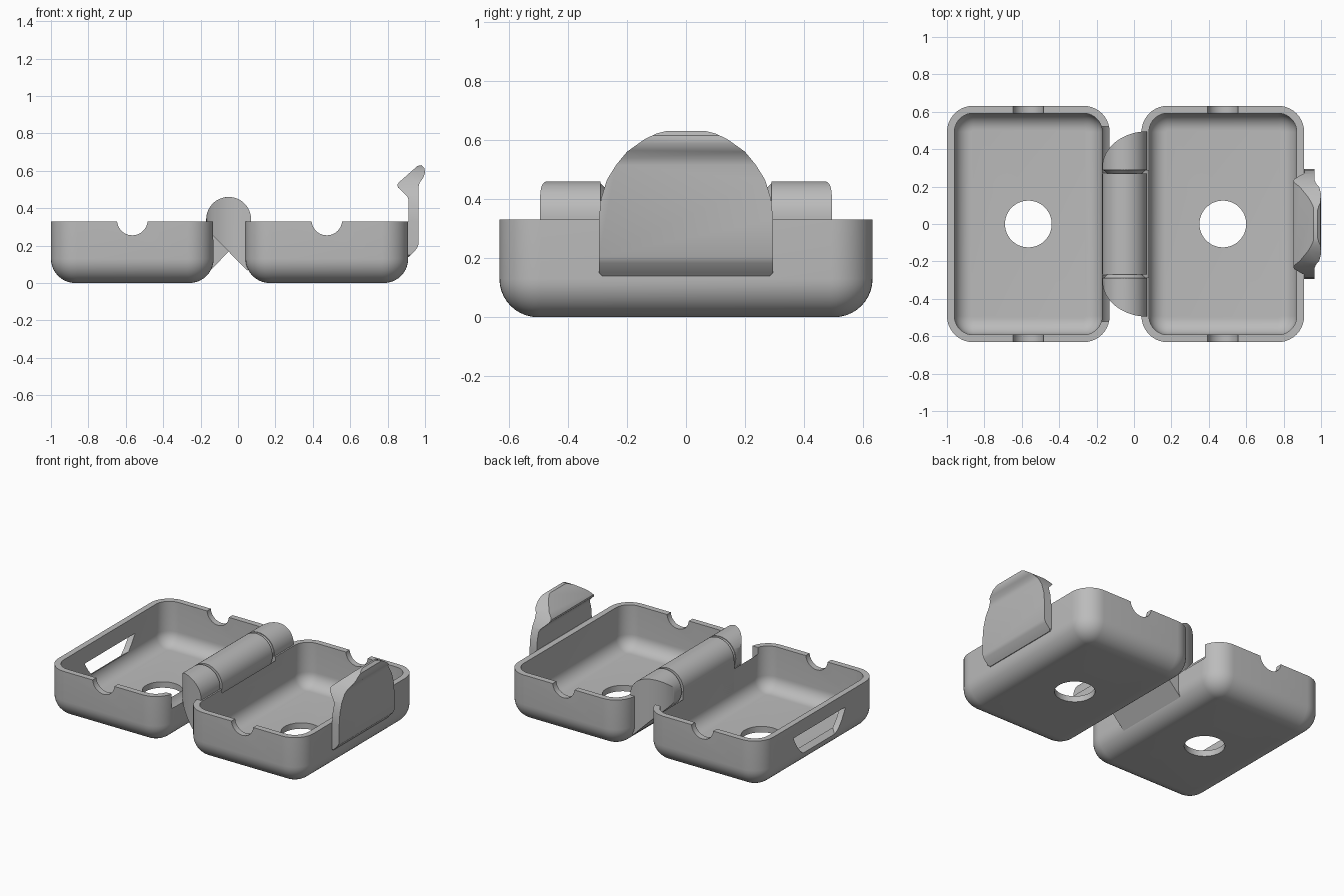
import bpy, bmesh, math
from mathutils import Vector

if "Cube" in bpy.data.objects:
    bpy.data.objects.remove(bpy.data.objects["Cube"])

grey = bpy.data.materials.new("grey plastic")
grey.diffuse_color = (0.5, 0.5, 0.5, 1)
grey.use_nodes = True
grey.node_tree.nodes["Principled BSDF"].inputs["Base Color"].default_value = grey.diffuse_color
AX, AZ, R = -0.05, 0.34, 0.12            # hinge axis and barrel radius


def make(name, bm):
    bmesh.ops.recalc_face_normals(bm, faces=bm.faces)
    me = bpy.data.meshes.new(name)
    bm.to_mesh(me)
    bm.free()
    me.materials.append(grey)
    ob = bpy.data.objects.new(name, me)
    bpy.context.collection.objects.link(ob)
    return ob


def prism(name, pts, axis, a, b):
    """Extrude a 2D outline along x, y or z from a to b."""
    put = {"x": lambda p, t: (t, p[0], p[1]),
           "y": lambda p, t: (p[0], t, p[1]),
           "z": lambda p, t: (p[0], p[1], t)}[axis]
    bm = bmesh.new()
    f = bm.faces.new([bm.verts.new(put(p, a)) for p in pts])
    ext = bmesh.ops.extrude_face_region(bm, geom=[f])
    vs = [v for v in ext["geom"] if isinstance(v, bmesh.types.BMVert)]
    bmesh.ops.translate(bm, verts=vs, vec=Vector(put((0, 0), b - a)))
    return make(name, bm)


def arc(cx, cy, rx, ry, a0, a1, n):
    return [(cx + rx * math.cos(math.radians(a0 + (a1 - a0) * i / n)),
             cy + ry * math.sin(math.radians(a0 + (a1 - a0) * i / n))) for i in range(n + 1)]


def circle(cx, cy, r, n=48):
    return arc(cx, cy, r, r, 0, 360, n)[:-1]


def boolean(ob, tool, op):
    m = ob.modifiers.new("cut", "BOOLEAN")
    m.operation, m.object, m.solver = op, tool, "EXACT"
    bpy.context.view_layer.objects.active = ob
    bpy.ops.object.modifier_apply(modifier=m.name)
    bpy.data.objects.remove(tool)


def tray(name, cx):
    """Open tray with rounded corners and rounded bottom edge."""
    hx, hy, h, wall, n = 0.435, 0.632, 0.33, 0.04, 10

    def ring(d, z, rad):
        w, l = hx - d - rad, hy - d - rad
        pts = []
        for sx, sy, a in ((1, 1, 0), (-1, 1, 90), (-1, -1, 180), (1, -1, 270)):
            pts += arc(cx + sx * w, sy * l, rad, rad, a, a + 90, n)
        return [bm.verts.new((x, y, z)) for x, y in pts]

    def shell(inset, floor, rad, fil):
        out = []
        for i in range(n + 1):
            t = math.pi / 2 * i / n
            d = fil * (1 - math.sin(t))
            out.append(ring(inset + d, floor + fil * (1 - math.cos(t)), rad - d))
        return out + [ring(inset, h, rad)]

    bm = bmesh.new()
    rings = shell(0, 0, 0.14, 0.13) + shell(wall, wall, 0.10, 0.09)[::-1]
    for p, q in zip(rings, rings[1:]):
        for i in range(len(p)):
            j = (i + 1) % len(p)
            bm.faces.new((p[i], p[j], q[j], q[i]))
    bm.faces.new(rings[0])
    bm.faces.new(rings[-1])
    ob = make(name, bm)
    # floor hole and half-round rim notches
    boolean(ob, prism("hole_cutter", circle(cx, 0, 0.125), "z", -0.1, 0.2), "DIFFERENCE")
    boolean(ob, prism("notch_cutter", circle(cx, 0.337, 0.082), "y", -1, 1), "DIFFERENCE")
    return ob


left = tray("left_tray", -0.565)
right = tray("right_tray", 0.475)

# hinge clearance in the facing walls
for s in (-1, 1):
    a, b = sorted((s * 0.275, s * 0.52))
    boolean(left, prism("clear_cutter", circle(AX, AZ, R + 0.015), "y", a, b), "DIFFERENCE")
boolean(right, prism("clear_cutter", circle(AX, AZ, R + 0.015), "y", -0.285, 0.285), "DIFFERENCE")

# middle barrel with its sloped arm to the left tray
arm = arc(AX, AZ, R, R, -45, 180, 36) + [(-0.17, 0.10), (-0.15, 0.065)]
barrel = prism("hinge_barrel", arm, "y", -0.27, 0.27)

# outer knuckles, rounded off in plan, with cone pivots
mirrored = [(2 * AX - x, z) for x, z in arm]
parts = [left, right, barrel]
for s, side in ((-1, "front"), (1, "back")):
    a, b = sorted((s * 0.29, s * 0.55))
    k = prism(side + "_knuckle", mirrored, "y", a, b)
    plan = [(0.15, s * 0.2), (0.15, s * 0.495)] + \
        [(x, s * y) for x, y in arc(0.07, 0.30, 0.24, 0.195, 90, 180, 24)] + [(-0.17, s * 0.2)]
    boolean(k, prism("plan_cutter", plan, "z", -0.2, 0.8), "INTERSECT")
    bm = bmesh.new()
    lo, hi = ([bm.verts.new((x, s * y, z)) for x, z in circle(AX, AZ, r)]
              for y, r in ((0.23, 0.05), (0.292, 0.117)))
    for i in range(48):
        j = (i + 1) % 48
        bm.faces.new((lo[i], lo[j], hi[j], hi[i]))
    bm.faces.new(lo)
    bm.faces.new(hi)
    parts += [k, make(side + "_pivot", bm)]

# latch: side profile trimmed by a rounded tab outline
half = [(0.285, 0.14), (0.295, 0.15), (0.295, 0.33), (0.288, 0.40), (0.268, 0.465),
        (0.237, 0.515), (0.20, 0.56), (0.14, 0.603), (0.10, 0.622), (0.06, 0.632)]
tab = half + [(-y, z) for y, z in half[::-1]]
side = [(0.90, 0.14), (0.915, 0.14), (0.955, 0.183), (0.965, 0.205), (0.965, 0.515), (0.972, 0.538),
        (0.992, 0.565), (1.0, 0.59), (0.997, 0.615), (0.98, 0.63), (0.96, 0.626),
        (0.86, 0.538), (0.852, 0.525), (0.856, 0.51), (0.905, 0.463), (0.912, 0.445),
        (0.912, 0.33), (0.90, 0.32)]
latch = prism("latch", side, "y", -0.4, 0.4)
boolean(latch, prism("tab_cutter", tab, "x", 0.7, 1.2), "INTERSECT")
parts.append(latch)

# latch slot through the left wall
slot = prism("slot_cutter", [(-1.1, 0.24), (-0.99, 0.24), (-0.935, 0.20),
                             (-0.935, 0.135), (-1.1, 0.03)], "y", -0.4, 0.4)
boolean(slot, prism("slot_outline", [(y, 0.68 - z) for y, z in tab], "x", -1.3, -0.8), "INTERSECT")
boolean(left, slot, "DIFFERENCE")

for ob in parts:
    bpy.ops.object.select_all(action="DESELECT")
    ob.select_set(True)
    bpy.context.view_layer.objects.active = ob
    bpy.ops.object.shade_smooth_by_angle(angle=math.radians(30))
